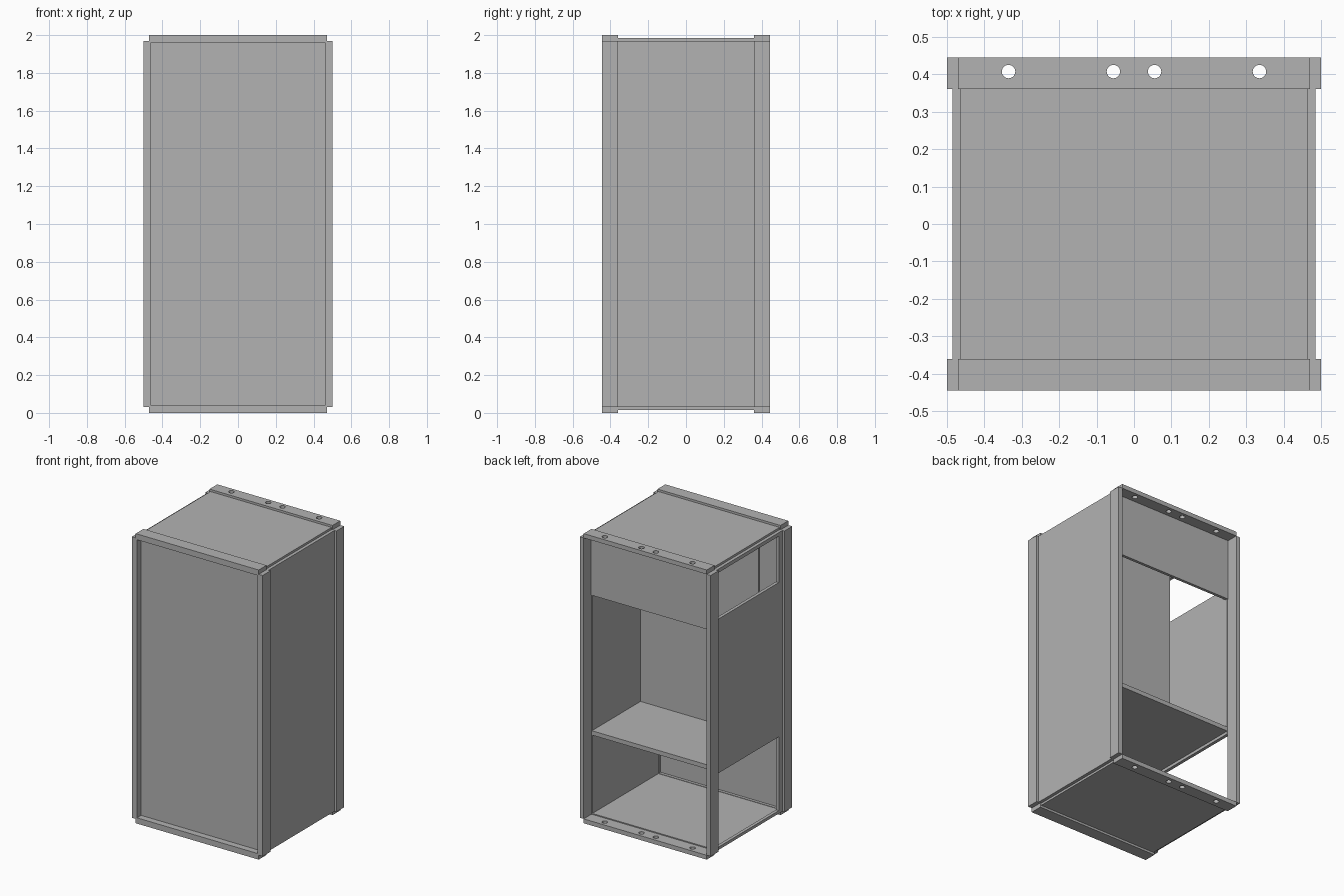
import bpy
import bmesh
from mathutils import Matrix, Vector

cube = bpy.data.objects.get("Cube")
if cube:
    bpy.data.objects.remove(cube, do_unlink=True)

grey = bpy.data.materials.new("plain_grey")
grey.use_nodes = True
grey.diffuse_color = (0.45, 0.45, 0.45, 1)
grey.node_tree.nodes["Principled BSDF"].inputs["Base Color"].default_value = grey.diffuse_color


def finish(name, bm):
    mesh = bpy.data.meshes.new(name)
    bm.to_mesh(mesh)
    bm.free()
    mesh.materials.append(grey)
    obj = bpy.data.objects.new(name, mesh)
    bpy.context.collection.objects.link(obj)
    return obj


def box(name, x, y, z):
    """Box between the given (low, high) limits on each axis."""
    bm = bmesh.new()
    bmesh.ops.create_cube(bm, size=1)
    for v in bm.verts:
        v.co = Vector([(a + b) / 2 + c * (b - a) for (a, b), c in zip((x, y, z), v.co)])
    return finish(name, bm)


def span(side, low, high):
    return tuple(sorted((side * low, side * high)))


FRONT, BACK = (-0.445, -0.36), (0.36, 0.445)
BODY = (-0.36, 0.36)
INNER = (-0.463, 0.463)

# Corner posts, with thin inner lips round the front opening
for side, label in ((1, "left"), (-1, "right")):
    for y, end in ((FRONT, "front"), (BACK, "back")):
        box(f"{end}_{label}_post", span(side, 0.47, 0.5), y, (0.03, 1.97))
    box(f"front_{label}_lip", span(side, 0.46, 0.47), FRONT, (0.04, 1.96))

# Top and bottom rails
box("front_top_rail", (-0.47, 0.47), FRONT, (1.96, 2))
box("front_bottom_rail", (-0.47, 0.47), FRONT, (0, 0.04))
back_rails = [box("back_top_rail", (-0.47, 0.47), BACK, (1.97, 2)),
              box("back_bottom_rail", (-0.47, 0.47), BACK, (0, 0.03))]

# Drilled holes in the back rails
bm = bmesh.new()
for x in (-0.335, -0.055, 0.055, 0.335):
    bmesh.ops.create_cone(bm, cap_ends=True, segments=24, radius1=0.018, radius2=0.018,
                          depth=3, matrix=Matrix.Translation((x, 0.407, 1)))
cutter = finish("hole_cutter", bm)
cutter.hide_render = True
for rail in back_rails:
    mod = rail.modifiers.new("holes", "BOOLEAN")
    mod.operation = "DIFFERENCE"
    mod.solver = "EXACT"
    mod.object = cutter
    bpy.context.view_layer.objects.active = rail
    bpy.ops.object.modifier_apply(modifier=mod.name)
bpy.data.objects.remove(cutter, do_unlink=True)

# Outer shell
box("top_panel", INNER, BODY, (1.963, 1.985))
box("bottom_panel", INNER, BODY, (0.015, 0.037))
box("left_panel", (0.463, 0.485), BODY, (0.03, 1.97))
box("front_panel", (-0.463, 0.463), (-0.4, -0.38), (0.03, 1.97))
box("back_upper_panel", (-0.47, 0.47), (0.345, 0.365), (1.545, 1.97))

# Right side: a middle panel with an opening above and below it
RIGHT = (-0.485, -0.463)
box("right_middle_panel", RIGHT, (-0.32, 0.36), (0.56, 1.625))
box("right_front_strip", RIGHT, (-0.36, -0.32), (0.03, 1.97))
box("right_top_strip", RIGHT, (-0.32, 0.36), (1.945, 1.97))
box("right_bottom_strip", RIGHT, (-0.32, 0.36), (0.03, 0.05))

# Interior shelf and upright partition
box("shelf", INNER, (-0.38, 0.365), (0.58, 0.61))
box("partition", (-0.437, 0.463), (-0.185, -0.165), (0.61, 1.963))
